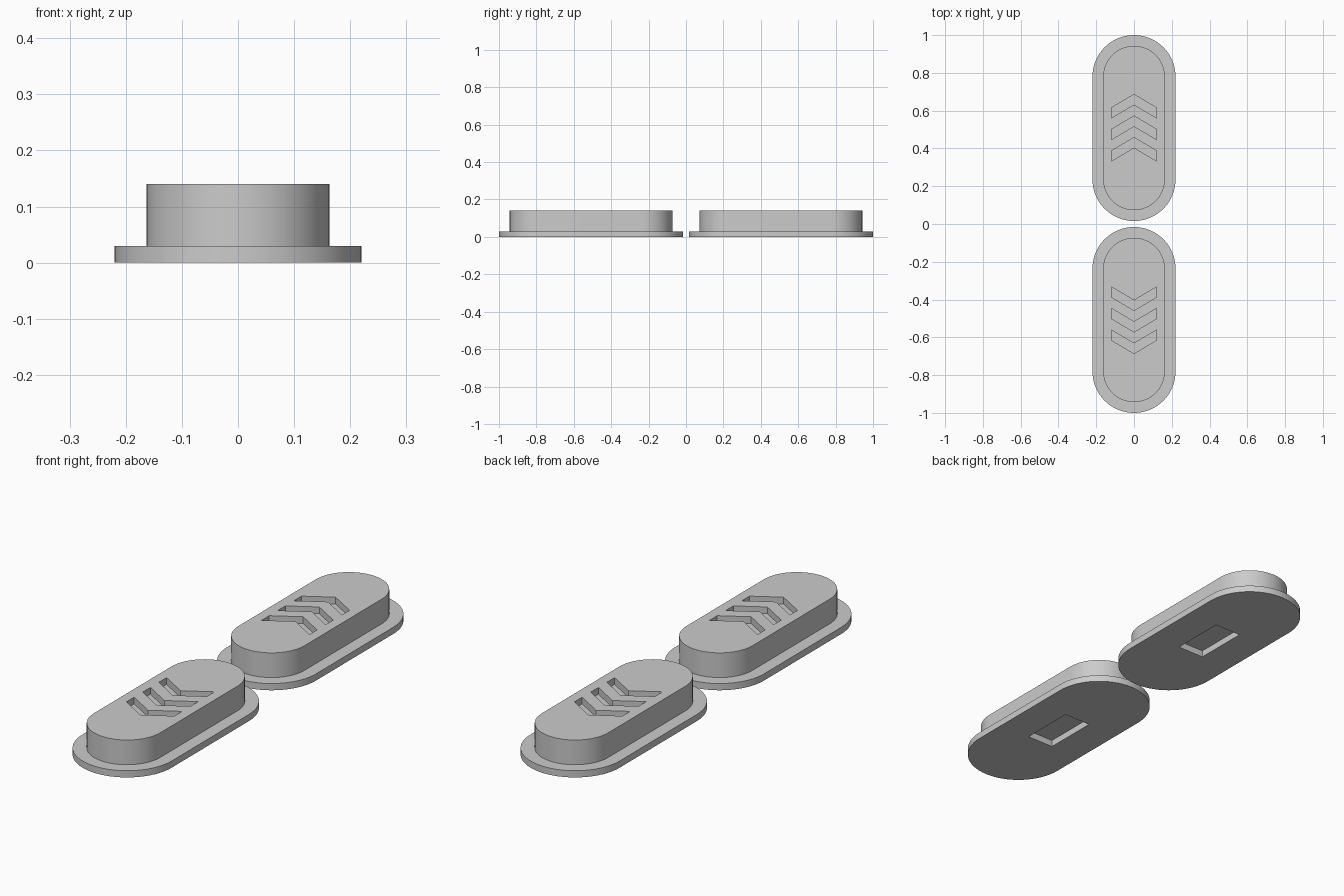
import bpy, bmesh, math
from mathutils import Vector

cube = bpy.data.objects.get("Cube")
if cube:
    bpy.data.objects.remove(cube, do_unlink=True)

grey = bpy.data.materials.new("plain grey")
grey.use_nodes = True
colour = (0.6, 0.6, 0.6, 1)
grey.diffuse_color = colour
grey.node_tree.nodes["Principled BSDF"].inputs["Base Color"].default_value = colour

CENTRE_Y = 0.508
FLANGE_R, FLANGE_HALF, FLANGE_H = 0.22, 0.492, 0.03
BLOCK_R, TOP = 0.163, 0.14
GROOVE_DEPTH = 0.03
SEGMENTS = 32


def stadium(radius, half_length):
    """Rounded slot outline with its long axis along y."""
    points = []
    for sign in (1, -1):
        for i in range(SEGMENTS + 1):
            a = math.pi * i / SEGMENTS
            points.append((sign * radius * math.cos(a),
                           sign * (half_length - radius + radius * math.sin(a))))
    return points


def raise_face(bm, face, height):
    """Extrude a face upward and return its new top."""
    result = bmesh.ops.extrude_face_region(bm, geom=[face])["geom"]
    bmesh.ops.translate(bm, vec=(0, 0, height),
                        verts=[v for v in result if isinstance(v, bmesh.types.BMVert)])
    return next(f for f in result if isinstance(f, bmesh.types.BMFace))


def add_prism(bm, outline, z0, z1):
    face = bm.faces.new([bm.verts.new((x, y, z0)) for x, y in outline])
    raise_face(bm, face, z1 - z0)


def make_object(name, bm):
    bmesh.ops.recalc_face_normals(bm, faces=bm.faces)
    mesh = bpy.data.meshes.new(name)
    bm.to_mesh(mesh)
    bm.free()
    mesh.materials.append(grey)
    obj = bpy.data.objects.new(name, mesh)
    bpy.context.collection.objects.link(obj)
    return obj


# Flange with the raised block stepped in from its rim
bm = bmesh.new()
base = bm.faces.new([bm.verts.new((x, y, 0)) for x, y in stadium(FLANGE_R, FLANGE_HALF)])
top = raise_face(bm, base, FLANGE_H)
bmesh.ops.inset_region(bm, faces=[top], thickness=FLANGE_R - BLOCK_R, use_even_offset=True)
raise_face(bm, top, TOP - FLANGE_H)
plug = make_object("back_plug", bm)

# Three chevron grooves on top and a rectangular recess underneath
bm = bmesh.new()
W, DROP, BAND, PITCH = 0.118, 0.07, 0.054, 0.114
for i in range(3):
    apex = 0.178 - i * PITCH
    add_prism(bm, [(-W, apex - DROP), (0, apex), (W, apex - DROP),
                   (W, apex - DROP - BAND), (0, apex - BAND), (-W, apex - DROP - BAND)],
              TOP - GROOVE_DEPTH, TOP + 0.05)
RX, RY = 0.066, 0.125
add_prism(bm, [(-RX, -RY), (RX, -RY), (RX, RY), (-RX, RY)], -0.05, FLANGE_H)
cutter = make_object("groove_cutter", bm)
cutter.hide_render = True

# Cut and bake, then discard the cutter
cut = plug.modifiers.new("grooves", 'BOOLEAN')
cut.operation, cut.solver, cut.object = 'DIFFERENCE', 'EXACT', cutter
bpy.context.view_layer.update()
baked = bpy.data.meshes.new_from_object(plug.evaluated_get(bpy.context.evaluated_depsgraph_get()))
plug.modifiers.clear()
plug.data = baked
bpy.data.objects.remove(cutter, do_unlink=True)

# Smooth round walls with sharp rims
bpy.ops.object.select_all(action='DESELECT')
plug.select_set(True)
bpy.context.view_layer.objects.active = plug
bpy.ops.object.shade_smooth_by_angle(angle=math.radians(30))

# Matching pair, arrows pointing away from each other
plug.location = Vector((0, CENTRE_Y, 0))
front = plug.copy()
front.name = "front_plug"
front.location.y = -CENTRE_Y
front.rotation_euler.z = math.pi
bpy.context.collection.objects.link(front)
